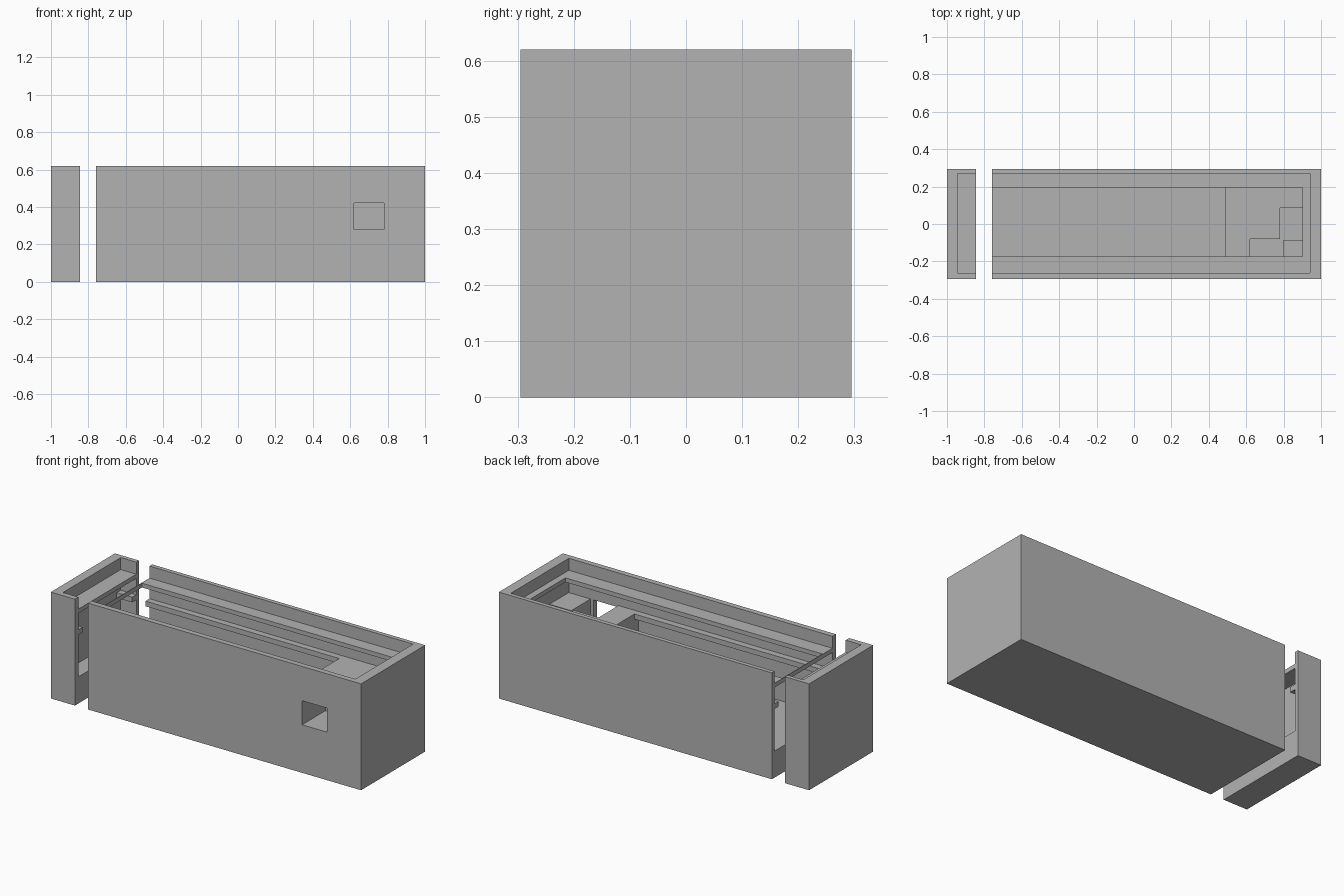
import bpy
import bmesh

if "Cube" in bpy.data.objects:
    bpy.data.objects.remove(bpy.data.objects["Cube"], do_unlink=True)

grey = bpy.data.materials.new("plain_grey")
grey.use_nodes = True
grey.diffuse_color = (0.45, 0.45, 0.45, 1)
grey.node_tree.nodes["Principled BSDF"].inputs["Base Color"].default_value = grey.diffuse_color


def prism(name, outline, z0, z1):
    """Extrude a plan outline from z0 to z1."""
    bm = bmesh.new()
    face = bm.faces.new([bm.verts.new((x, y, z0)) for x, y in outline])
    top = bmesh.ops.extrude_face_region(bm, geom=[face])["geom"]
    verts = [v for v in top if isinstance(v, bmesh.types.BMVert)]
    bmesh.ops.translate(bm, verts=verts, vec=(0, 0, z1 - z0))
    bmesh.ops.recalc_face_normals(bm, faces=bm.faces)
    mesh = bpy.data.meshes.new(name)
    bm.to_mesh(mesh)
    bm.free()
    mesh.materials.append(grey)
    obj = bpy.data.objects.new(name, mesh)
    bpy.context.collection.objects.link(obj)
    return obj


def box(name, x0, x1, y0, y1, z0, z1):
    return prism(name, [(x0, y0), (x1, y0), (x1, y1), (x0, y1)], z0, z1)


def carve(body, *sizes):
    """Cut box-shaped hollows out of a body."""
    for size in sizes:
        cutter = box("cutter", *size)
        cutter.hide_render = True
        mod = body.modifiers.new("hollow", "BOOLEAN")
        mod.operation = "DIFFERENCE"
        mod.solver = "EXACT"
        mod.object = cutter
        bpy.context.view_layer.objects.active = body
        bpy.ops.object.modifier_apply(modifier=mod.name)
        bpy.data.objects.remove(cutter, do_unlink=True)


HALF, TOP = 0.295, 0.62
FRONT, BACK = -0.263, 0.27        # inner wall faces
FLOOR, UNDER, LEDGE = 0.155, 0.525, 0.55
RAIL = 0.43
CUT = -0.76                       # open end of the long body
CAP = -0.845                      # open end of the short body

# Long body: lid recess, mouth inside the ledge, main cavity, front window
body = box("long_body", CUT, 1, -HALF, HALF, 0, TOP)
carve(body,
      (CUT - 0.1, 0.94, FRONT, BACK, LEDGE, TOP + 0.1),
      (CUT - 0.1, 0.90, -0.175, 0.195, UNDER - 0.05, LEDGE + 0.02),
      (CUT - 0.1, 0.94, FRONT, BACK, FLOOR, UNDER),
      (0.62, 0.78, -HALF - 0.1, FRONT + 0.02, 0.28, 0.42))

# Short end body: lid recess over a full shelf, cavity below
cap = box("short_body", -1, CAP, -HALF, HALF, 0, TOP)
carve(cap,
      (-0.945, CAP + 0.1, FRONT, BACK, LEDGE, TOP + 0.1),
      (-0.945, CAP + 0.1, FRONT, BACK, FLOOR, UNDER))

# Side rails inside both bodies
for part, x0, x1 in (("long", CUT, 0.5), ("short", -0.95, CAP)):
    box(part + "_back_rail", x0, x1, 0.233, BACK + 0.01, RAIL - 0.03, RAIL)
    box(part + "_front_rail", x0, x1, FRONT - 0.01, -0.225, RAIL - 0.03, RAIL)

# Thin strip across the open end at ledge height
box("end_strip", CUT, CUT + 0.004, -0.18, 0.2, UNDER, LEDGE)

# Stepped block, channel floor and corner block at the closed end
prism("stepped_block",
      [(0.49, FRONT - 0.01), (0.62, FRONT - 0.01), (0.62, -0.08), (0.78, -0.08),
       (0.78, 0.085), (0.95, 0.085), (0.95, BACK + 0.01), (0.49, BACK + 0.01)],
      FLOOR - 0.01, RAIL)
box("channel_floor", 0.61, 0.95, FRONT - 0.01, 0.09, FLOOR - 0.01, 0.28)
box("corner_block", 0.80, 0.95, FRONT - 0.01, -0.085, FLOOR - 0.01, 0.42)
